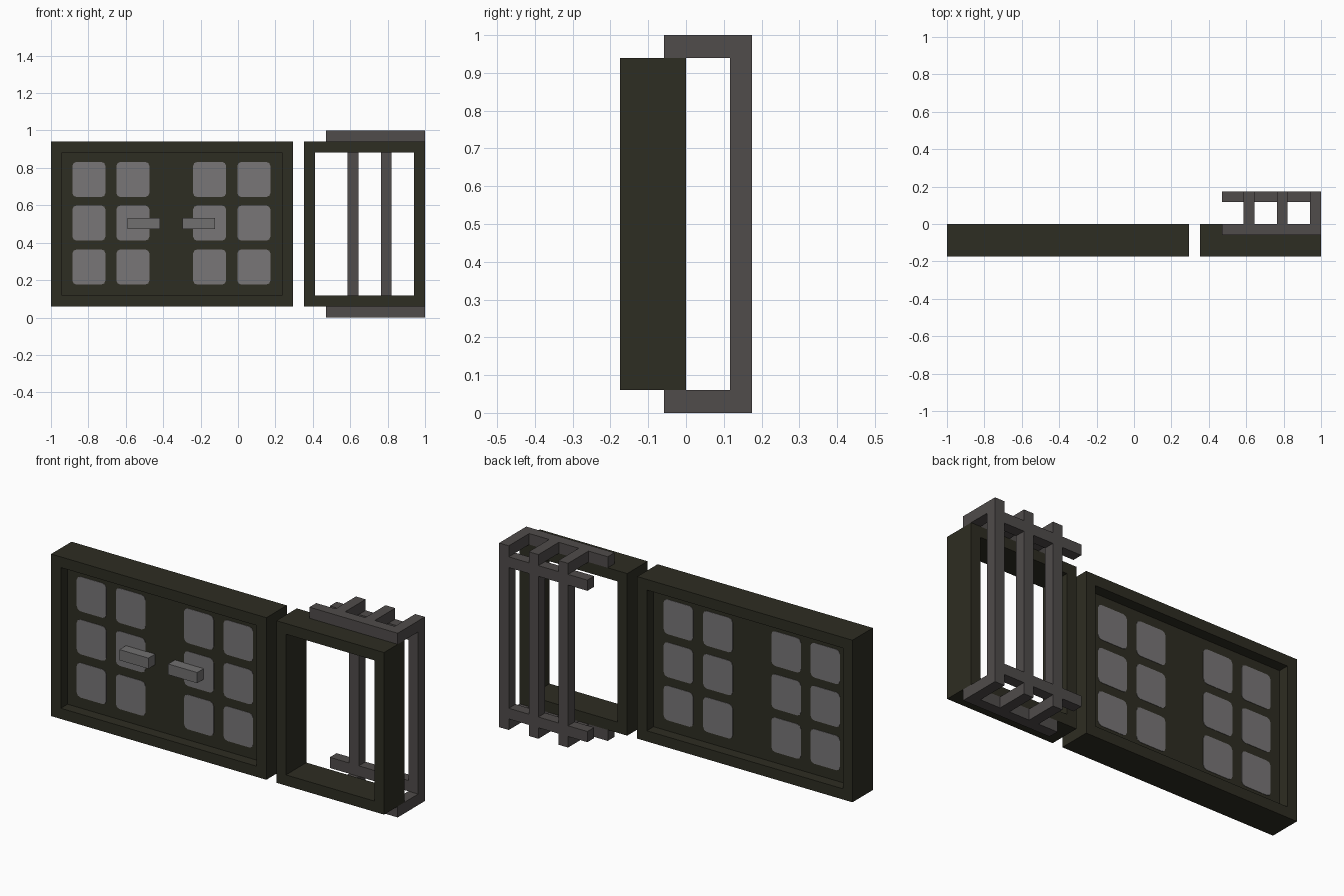
import bpy
import bmesh

cube = bpy.data.objects.get("Cube")
if cube:
    bpy.data.objects.remove(cube, do_unlink=True)


def material(name, rgb):
    m = bpy.data.materials.new(name)
    m.use_nodes = True
    m.diffuse_color = (*rgb, 1)
    m.node_tree.nodes["Principled BSDF"].inputs["Base Color"].default_value = (*rgb, 1)
    return m


DARK = material("dark_olive_wood", (0.027, 0.026, 0.016))
IRON = material("iron_grey", (0.08, 0.072, 0.07))
GLASS = material("pane_grey", (0.188, 0.181, 0.184))
STEEL = material("handle_grey", (0.165, 0.16, 0.162))


def finish(name, bm, mat):
    bmesh.ops.recalc_face_normals(bm, faces=bm.faces)
    mesh = bpy.data.meshes.new(name)
    bm.to_mesh(mesh)
    bm.free()
    mesh.materials.append(mat)
    obj = bpy.data.objects.new(name, mesh)
    bpy.context.collection.objects.link(obj)
    return obj


def box(name, x, y, z, mat):
    """Box from (low, high) ranges on each axis."""
    bm = bmesh.new()
    bmesh.ops.create_cube(bm, size=1)
    for v in bm.verts:
        v.co = [r[0] if c < 0 else r[1] for c, r in zip(v.co, (x, y, z))]
    return finish(name, bm, mat)


def frame(name, x, z, y, width, mat):
    """Rectangular ring in the xz plane, extruded through y."""
    bm = bmesh.new()
    loops = []
    for depth in y:
        for w in (0, width):
            x0, x1, z0, z1 = x[0] + w, x[1] - w, z[0] + w, z[1] - w
            corners = [(x0, z0), (x1, z0), (x1, z1), (x0, z1)]
            loops.append([bm.verts.new((a, depth, b)) for a, b in corners])
    front_out, front_in, back_out, back_in = loops
    for a, b in ((front_out, front_in), (front_in, back_in),
                 (back_in, back_out), (back_out, front_out)):
        for i in range(4):
            j = (i + 1) % 4
            bm.faces.new((a[i], a[j], b[j], b[i]))
    return finish(name, bm, mat)


def pane(name, cx, cz, y, size, cut, mat):
    """Thin plate with softened corners."""
    bm = bmesh.new()
    w, h = size[0] / 2, size[1] / 2
    k = cut * 0.3
    corner = [(w, h - cut), (w - k, h - k), (w - cut, h)]
    pts = corner + [(-a, b) for a, b in reversed(corner)]
    pts += [(-a, -b) for a, b in corner] + [(a, -b) for a, b in reversed(corner)]
    face = bm.faces.new([bm.verts.new((cx + a, y[0], cz + b)) for a, b in pts])
    new = bmesh.ops.extrude_face_region(bm, geom=[face])["geom"]
    verts = [g for g in new if isinstance(g, bmesh.types.BMVert)]
    bmesh.ops.translate(bm, verts=verts, vec=(0, y[1] - y[0], 0))
    return finish(name, bm, mat)


T = 0.058                 # common bar thickness
FRONT, BACK = -0.175, 0.0
LOW, HIGH = 0.06, 0.94

# Wide closed section: frame and recessed panel
frame("wide_frame", (-1, 0.293), (LOW, HIGH), (FRONT, BACK), T, DARK)
box("wide_panel", (-1 + T, 0.293 - T), (FRONT + T, BACK - T),
    (LOW + T, HIGH - T), DARK)

# Window panes on both faces of the panel
for cx in (-0.797, -0.562, -0.152, 0.085):
    for cz in (0.27, 0.505, 0.738):
        for side, y in (("front", FRONT + T), ("back", BACK - T)):
            pane(f"{side}_pane", cx, cz, (y - 0.002, y + 0.002),
                 (0.177, 0.188), 0.022, GLASS)

# Handles
for side, x in (("right", -0.59), ("left", -0.297)):
    box(f"{side}_handle", (x, x + 0.174), (FRONT, FRONT + T), (0.473, 0.531), STEEL)

# Narrow open section
frame("narrow_frame", (0.353, 1), (LOW, HIGH), (FRONT, BACK), T, DARK)

# Railing cage: long rails, cross bars and uprights
RAIL_X, CAGE_Y = (0.47, 1), (0.117, 0.175)
for level, outer, inner in (("lower", (0, LOW), (LOW, LOW + T)),
                            ("upper", (HIGH, 1), (HIGH - T, HIGH))):
    box(f"{level}_frame_rail", RAIL_X, (-T, BACK), outer, IRON)
    box(f"{level}_outer_rail", RAIL_X, CAGE_Y, inner, IRON)
    for x in (0.586, 0.764, 0.942):
        box(f"{level}_cross_bar", (x, x + T), (BACK, CAGE_Y[1]), outer, IRON)
for x in (0.586, 0.764, 0.942):
    box("upright", (x, x + T), CAGE_Y, (LOW, HIGH), IRON)
